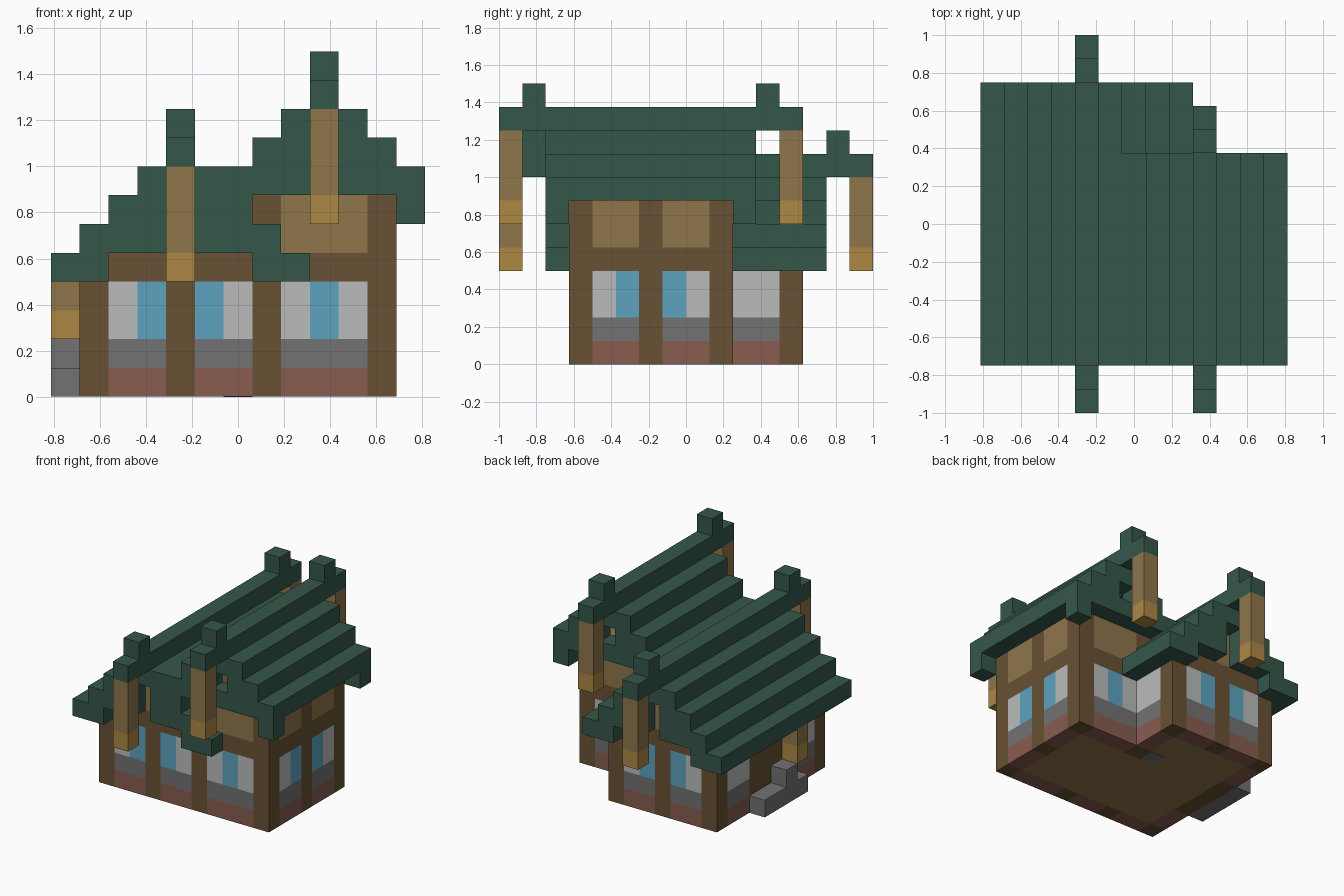
import bpy, bmesh
from mathutils import Matrix

cube = bpy.data.objects.get("Cube")
if cube:
    bpy.data.objects.remove(cube)

U = 0.125  # block size


def material(name, rgb):
    lin = [((c / 255 + 0.055) / 1.055) ** 2.4 for c in rgb] + [1.0]
    m = bpy.data.materials.new(name)
    m.use_nodes = True
    m.diffuse_color = lin
    m.node_tree.nodes["Principled BSDF"].inputs["Base Color"].default_value = lin
    return m


GREEN = material("roof green", (53, 87, 74))
LOG = material("dark log", (104, 81, 51))
PLANK = material("tan plank", (143, 118, 75))
GOLD = material("golden wood", (174, 135, 68))
STONE = material("grey stone", (114, 114, 114))
BRICK = material("red brick", (136, 92, 80))
WHITE = material("pale plaster", (186, 188, 187))
BLUE = material("window blue", (93, 163, 191))


def part(name, mat, boxes):
    """One object from boxes (x0, x1, y0, y1, z0, z1) counted in blocks."""
    bm = bmesh.new()
    for x0, x1, y0, y1, z0, z1 in boxes:
        centre = ((x0 + x1) / 2 * U - 6.5 * U, (y0 + y1) / 2 * U - 1, (z0 + z1) / 2 * U)
        size = ((x1 - x0) * U, (y1 - y0) * U, (z1 - z0) * U, 1)
        bmesh.ops.create_cube(bm, size=1, matrix=Matrix.Translation(centre) @ Matrix.Diagonal(size))
    mesh = bpy.data.meshes.new(name)
    bm.to_mesh(mesh)
    bm.free()
    mesh.materials.append(mat)
    obj = bpy.data.objects.new(name, mesh)
    bpy.context.collection.objects.link(obj)
    return obj


def bay(name, along, plane, start, pattern, top):
    """Wall section between two posts: brick, stone, windows, beam, panel."""
    def run(a, b, z0, z1):
        if along == "x":
            return (a, b, plane, plane + 1, z0, z1)
        return (plane, plane + 1, a, b, z0, z1)

    end = start + len(pattern)
    part(name + "_brick", BRICK, [run(start, end, 0, 1)])
    part(name + "_stone", STONE, [run(start, end, 1, 2)])
    for colour, key, label in ((WHITE, "w", "_plaster"), (BLUE, "b", "_window")):
        cells = [run(start + i, start + i + 1, 2, 4) for i, c in enumerate(pattern) if c == key]
        if cells:
            part(name + label, colour, cells)
    part(name + "_beam", LOG, [run(start, end, 4, 5)])
    if top > 5:
        part(name + "_panel", PLANK, [run(start, end, 5, top)])


def roof(name, mid, ridge, y0, y1, bottoms, beam_end, finials):
    """Stepped roof with thicker gable ends, a long ridge beam and finials."""
    slabs, gables = [], []
    for d, low in enumerate(bottoms):
        for x in {mid - d, mid + d}:
            slabs.append((x, x + 1, y0, y1, ridge - d, ridge - d + 1))
            if low < ridge - d:
                for y in (y0, y1 - 1):
                    gables.append((x, x + 1, y, y + 1, low, ridge - d))
    part(name + "_steps", GREEN, slabs)
    part(name + "_gables", GREEN, gables)
    part(name + "_ridge_beam", GREEN, [(mid, mid + 1, 0, y0, ridge, ridge + 1),
                                       (mid, mid + 1, y1, beam_end, ridge, ridge + 1)])
    part(name + "_finials", GREEN, [(mid, mid + 1, y, y + 1, ridge + 1, ridge + 2) for y in finials])
    # hanging posts under the ridge beam ends
    ends = (0, beam_end - 1)
    part(name + "_posts", PLANK, [(mid, mid + 1, y, y + 1, ridge - 3, ridge) for y in ends])
    part(name + "_post_tips", GOLD, [(mid, mid + 1, y, y + 1, ridge - 4, ridge - 3) for y in ends])


# Corner and middle log posts
part("low_house_logs", LOG, [(x, x + 1, y, y + 1, 0, 5) for x, y in
     ((1, 3), (4, 3), (1, 12), (4, 12), (7, 12), (1, 6), (1, 9))])
part("tall_house_logs", LOG, [(x, x + 1, y, y + 1, 0, 7) for x, y in
     ((7, 3), (11, 3), (11, 6), (11, 9), (7, 9))])
part("shared_wall", LOG, [(7, 8, 4, 9, 5, 7)])

# Wall bays
for side, y in (("front", 3), ("back", 12)):
    bay("low_" + side + "_outer", "x", y, 2, "wb", 5)
    bay("low_" + side + "_inner", "x", y, 5, "bw", 5)
    part("low_" + side + "_attic", PLANK, [(2, 7, y, y + 1, 5, 6), (3, 6, y, y + 1, 6, 7)])
for side, y in (("front", 3), ("back", 9)):
    bay("tall_" + side, "x", y, 8, "wbw", 7)
bay("tall_side_front", "y", 11, 4, "wb", 7)
bay("tall_side_back", "y", 11, 7, "bw", 7)
bay("low_side_nook", "y", 7, 10, "ww", 5)
bay("door_side_front", "y", 1, 4, "ww", 5)
bay("door_side_back", "y", 1, 10, "ww", 5)
part("door", LOG, [(1, 2, 7, 9, 0, 5)])

# Floor
part("floor", PLANK, [(2, 7, 4, 12, 0, 1), (7, 11, 4, 9, 0, 1), (7, 8, 9, 10, 0, 1)])
part("hearth_stone", STONE, [(6, 7, 9, 10, -0.02, 0.02)])

# Doorstep and hanging lamp post
part("doorstep", STONE, [(0, 1, 6, 10, 0, 1), (0, 1, 7, 8, 1, 2)])
part("door_post", PLANK, [(0, 1, 6, 7, 3, 4)])
part("door_post_tip", GOLD, [(0, 1, 6, 7, 2, 3)])

# Roofs
roof("low_roof", 4, 8, 2, 14, (7, 5, 5, 4, 4), 16, (1, 14))
roof("tall_roof", 9, 10, 2, 11, (9, 7, 7, 6), 13, (1, 11))
part("tall_roof_sills", GREEN, [(9, 10, y, y + 1, 7, 8) for y in (2, 10)])
